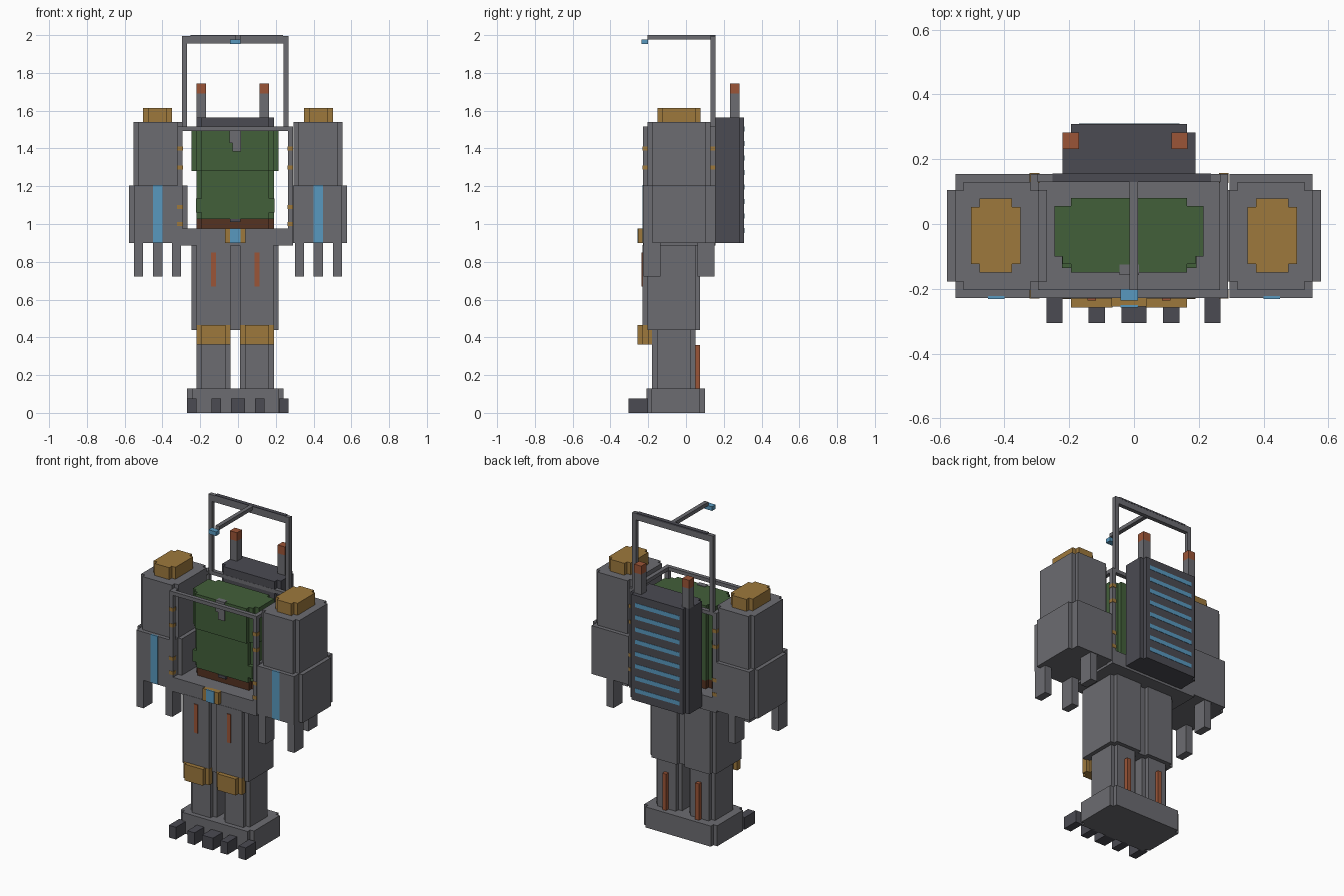
import bpy
import bmesh

cube = bpy.data.objects.get("Cube")
if cube:
    bpy.data.objects.remove(cube, do_unlink=True)


def material(name, r, g, b):
    m = bpy.data.materials.new(name)
    m.use_nodes = True
    m.diffuse_color = (r, g, b, 1)
    m.node_tree.nodes["Principled BSDF"].inputs["Base Color"].default_value = (r, g, b, 1)
    return m


GREY = material("steel grey", 0.15, 0.15, 0.165)
DARK = material("dark steel", 0.07, 0.07, 0.085)
GREEN = material("green", 0.055, 0.115, 0.042)
GOLD = material("gold", 0.34, 0.19, 0.046)
BLUE = material("light blue", 0.098, 0.315, 0.52)
RUST = material("rust", 0.33, 0.09, 0.038)
BROWN = material("brown", 0.09, 0.032, 0.015)

V = 0.026        # size of one block step
MID = -0.015     # centre line of the body


def extrude(name, outline, z0, z1, mat):
    """Prism from a flat outline."""
    bm = bmesh.new()
    base = bm.faces.new([bm.verts.new((x, y, z0)) for x, y in outline])
    top = bmesh.ops.extrude_face_region(bm, geom=[base])["geom"]
    for v in top:
        if isinstance(v, bmesh.types.BMVert):
            v.co.z = z1
    bmesh.ops.recalc_face_normals(bm, faces=bm.faces)
    mesh = bpy.data.meshes.new(name)
    bm.to_mesh(mesh)
    bm.free()
    mesh.materials.append(mat)
    obj = bpy.data.objects.new(name, mesh)
    bpy.context.collection.objects.link(obj)
    return obj


def box(name, xs, ys, zs, mat):
    (a, b), (c, d) = xs, ys
    return extrude(name, [(a, c), (b, c), (b, d), (a, d)], *zs, mat)


def stepped(name, xs, ys, zs, mat, nx=V, ny=V):
    """Block whose vertical corners are notched."""
    (a, b), (c, d) = xs, ys
    outline = [(a + nx, c), (b - nx, c), (b - nx, c + ny), (b, c + ny),
               (b, d - ny), (b - nx, d - ny), (b - nx, d), (a + nx, d),
               (a + nx, d - ny), (a, d - ny), (a, c + ny), (a + nx, c + ny)]
    return extrude(name, outline, *zs, mat)


def span(centre, width):
    return (centre - width / 2, centre + width / 2)


def side_span(s, inner, outer):
    return tuple(sorted((s * inner, s * outer)))


# Foot platform and toes
stepped("foot_platform", (-0.27, 0.24), (-0.21, 0.10), (0, 0.13), GREY)
for i, (x, w) in enumerate([(-0.245, 0.05), (-0.115, 0.05), (0, 0.076),
                            (0.115, 0.05), (0.242, 0.05)]):
    box(f"toe_{i + 1}", span(x, w), (-0.305, -0.2), (0, 0.077), DARK)

# Legs
for s, side in ((-1, "right"), (1, "left")):
    c = MID + s * 0.115
    stepped(f"{side}_shin", span(c, 0.18), (-0.18, 0.05), (0.13, 0.45), GREY)
    stepped(f"{side}_thigh", span(c, 0.23), (-0.23, 0.075), (0.44, 0.89), GREY)
    stepped(f"{side}_knee_pad", span(c, 0.18), (-0.257, -0.17), (0.362, 0.465), GOLD)
    box(f"{side}_thigh_strip", span(c, V), (-0.236, -0.2), (0.67, 0.85), RUST)
    box(f"{side}_calf_strip", span(c, V), (0.04, 0.075), (0.13, 0.36), RUST)

# Arms
for s, side in ((-1, "right"), (1, "left")):
    stepped(f"{side}_forearm", side_span(s, 0.268, 0.577), (-0.228, 0.155),
            (0.9, 1.205), GREY, V, 0.05)
    stepped(f"{side}_upper_arm", side_span(s, 0.293, 0.552), (-0.203, 0.13),
            (1.2, 1.54), GREY, V, V)
    stepped(f"{side}_shoulder_core", side_span(s, 0.35, 0.503), (-0.15, 0.078),
            (1.53, 1.615), GOLD, V, V)
    box(f"{side}_forearm_stripe", side_span(s, 0.4, 0.45), (-0.231, -0.222),
        (0.902, 1.206), BLUE)
    for finger, x, y in (("inner_finger", 0.325, -0.18), ("outer_finger", 0.527, -0.18),
                         ("thumb", 0.425, 0.105)):
        box(f"{side}_{finger}", span(s * x, 0.048), span(y, 0.09), (0.722, 0.91), GREY)

# Cockpit tray and open cage
CX, CY = (-0.32, 0.29), (-0.228, 0.155)
box("cockpit_tray", CX, CY, (0.885, 0.975), GREY)
RAIL = (1.492, 1.515)
edges_x = [(CX[0], CX[0] + V), (CX[1] - V, CX[1])]
edges_y = [(CY[0], CY[0] + V), (CY[1] - V, CY[1])]
for px, side in zip(edges_x, ("right", "left")):
    box(f"{side}_cage_rail", px, (CY[0] + V, CY[1] - V), RAIL, GREY)
    for py, end in zip(edges_y, ("front", "back")):
        box(f"{side}_{end}_cage_post", px, py, (0.975, RAIL[0]), GREY)
        for i, z in enumerate((1.0, 1.09, 1.3, 1.4)):
            box(f"{side}_{end}_post_light_{i + 1}", span(sum(px) / 2, V + 0.004),
                span(sum(py) / 2, V + 0.004), span(z, 0.022), GOLD)
for py, end in zip(edges_y, ("front", "back")):
    box(f"{end}_cage_rail", CX, py, RAIL, GREY)

# Buckle on the tray front
box("tray_buckle", (-0.07, 0.04), (-0.254, -0.22), (0.9, 0.975), GOLD)
box("tray_buckle_light", (-0.042, 0.012), (-0.258, -0.25), (0.9, 0.977), BLUE)

# Overhead frame with forward boom
for s, side in ((-1, "right"), (1, "left")):
    box(f"{side}_frame_post", span(MID + s * 0.269, V), edges_y[1], (1.51, 1.955), GREY)
box("frame_top_bar", span(MID, 0.564), edges_y[1], (1.955, 1.996), GREY)
box("frame_top_strip", span(-0.007, 0.49), (0.129, 0.156), (1.99, 2.0), DARK)
box("camera_boom", (-0.014, 0.012), (-0.203, 0.13), (1.977, 2.0), GREY)
box("camera", (-0.042, 0.012), (-0.236, -0.2), (1.952, 1.978), BLUE)

# Seated occupant
stepped("occupant_base", (-0.22, 0.19), (-0.125, 0.08), (0.97, 1.027), BROWN)
stepped("occupant_body", (-0.22, 0.19), (-0.135, 0.08), (1.027, 1.285), GREEN)
stepped("occupant_head_core", (-0.22, 0.19), (-0.15, 0.08), (1.28, 1.5), GREEN)
box("occupant_head_sides", (-0.246, 0.215), (-0.1, 0.055), (1.28, 1.5), GREEN)
box("occupant_crest", (-0.045, 0.015), (-0.158, -0.125), (1.43, 1.503), GREY)
box("occupant_crest_tip", (-0.03, 0.015), (-0.158, -0.13), (1.385, 1.43), GREY)
box("occupant_buckle", (-0.042, 0.012), (-0.14, -0.12), (1.01, 1.027), DARK)
for x, side in ((-0.2, "right"), (0.17, "left")):
    box(f"occupant_{side}_hand", span(x, 0.045), (-0.135, -0.08), (1.06, 1.135), GREEN)

# Backpack with glowing vents and two exhausts
stepped("backpack", (-0.22, 0.19), (0.13, 0.308), (0.9, 1.565), DARK, V, V)
for i in range(8):
    box(f"backpack_vent_{i + 1}", span(MID, 0.31), (0.304, 0.31),
        span(0.965 + i * 0.077, V), BLUE)
for x, side in ((-0.195, "right"), (0.14, "left")):
    box(f"{side}_exhaust", span(x, 0.05), (0.232, 0.282), (1.56, 1.692), GREY)
    box(f"{side}_exhaust_tip", span(x, 0.05), (0.232, 0.282), (1.692, 1.745), RUST)
